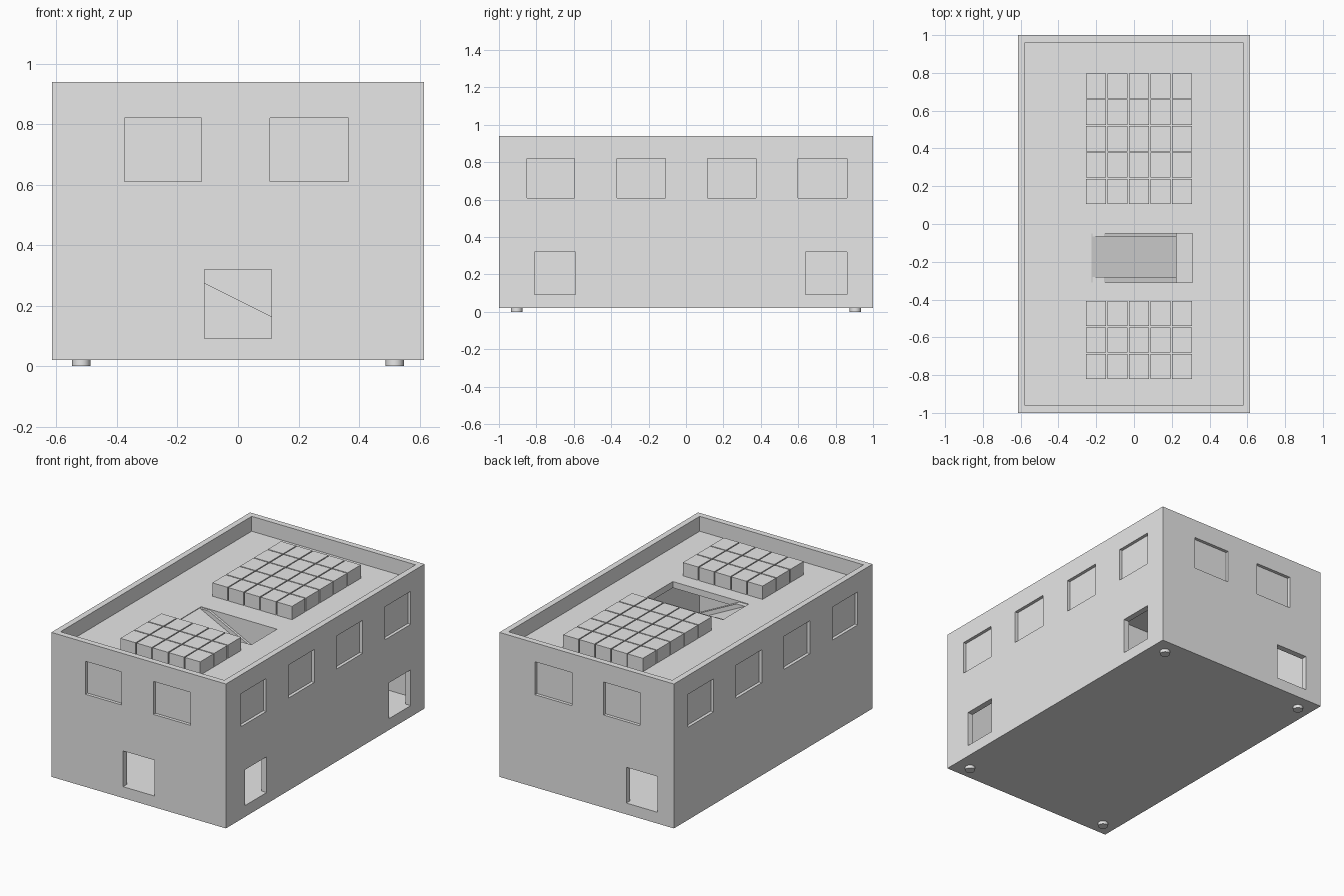
import bpy, bmesh
from mathutils import Vector

if "Cube" in bpy.data.objects:
    bpy.data.objects.remove(bpy.data.objects["Cube"])

mat = bpy.data.materials.new("light_grey")
mat.diffuse_color = (0.8, 0.8, 0.8, 1)
mat.use_nodes = True
mat.node_tree.nodes["Principled BSDF"].inputs["Base Color"].default_value = mat.diffuse_color


def finish(bm, name):
    bmesh.ops.recalc_face_normals(bm, faces=bm.faces[:])
    me = bpy.data.meshes.new(name)
    bm.to_mesh(me)
    bm.free()
    me.materials.append(mat)
    ob = bpy.data.objects.new(name, me)
    bpy.context.collection.objects.link(ob)
    return ob


def add_box(bm, x0, x1, y0, y1, z0, z1):
    vs = bmesh.ops.create_cube(bm, size=1)["verts"]
    for v in vs:
        v.co = Vector((x1 if v.co.x > 0 else x0,
                       y1 if v.co.y > 0 else y0,
                       z1 if v.co.z > 0 else z0))


def box(name, *b):
    bm = bmesh.new()
    add_box(bm, *b)
    return finish(bm, name)


def prism_y(name, pts, y0, y1):
    """Extrude an x-z profile along y."""
    bm = bmesh.new()
    f = bm.faces.new([bm.verts.new((x, y0, z)) for x, z in pts])
    r = bmesh.ops.extrude_face_region(bm, geom=[f])
    for v in r["geom"]:
        if isinstance(v, bmesh.types.BMVert):
            v.co.y = y1
    return finish(bm, name)


W, L, Z0, Z1 = 0.615, 1.0, 0.02, 0.94     # half width, half length, base, top
T, ROOF, FLOOR, D = 0.038, 0.845, 0.09, 0.02

# Hollow body, cut out step by step
body = box("building_shell", -W, W, -L, L, Z0, Z1)
cuts = [
    (-W + T, W - T, -L + T, L - T, ROOF, 1.1),            # roof tray
    (-W + T, W - T, -L + T, L - T, FLOOR, ROOF - 0.04),   # inside
    (-0.225, 0.31, -0.31, -0.05, ROOF - 0.1, ROOF + 0.05),  # roof opening
    (-0.11, 0.11, -1.1, -0.9, FLOOR + 0.002, 0.32),       # front door
    (-0.50, -0.28, 0.9, 1.1, FLOOR + 0.002, 0.32),        # back door
    (0.5, 0.75, -0.81, -0.59, FLOOR + 0.002, 0.32),       # right doors
    (0.5, 0.75, 0.64, 0.86, FLOOR + 0.002, 0.32),
]
# Shallow windows on all four sides
for x0, x1 in ((-0.375, -0.12), (0.105, 0.365)):
    cuts += [(x0, x1, -1.1, -L + D, 0.61, 0.82), (x0, x1, L - D, 1.1, 0.61, 0.82)]
for y0, y1 in ((-0.85, -0.595), (-0.37, -0.11), (0.115, 0.375), (0.6, 0.86)):
    cuts += [(-0.7, -W + D, y0, y1, 0.61, 0.82), (W - D, 0.7, y0, y1, 0.61, 0.82)]

for c in cuts:
    cutter = box("cutter", *c)
    cutter.hide_render = True
    m = body.modifiers.new("cut", 'BOOLEAN')
    m.operation, m.solver, m.object = 'DIFFERENCE', 'EXACT', cutter
    bpy.context.view_layer.update()
    dg = bpy.context.evaluated_depsgraph_get()
    me = bpy.data.meshes.new_from_object(body.evaluated_get(dg))
    body.modifiers.clear()
    body.data = me
    bpy.data.objects.remove(cutter)

# Roof blocks: 5 x 5 at the back, 5 x 3 at the front
for name, ystart, rows in (("back_roof_blocks", 0.105, 5), ("front_roof_blocks", -0.82, 3)):
    bm = bmesh.new()
    for i in range(5):
        for j in range(rows):
            x, y = -0.255 + 0.1138 * i, ystart + 0.14 * j
            add_box(bm, x, x + 0.107, y, y + 0.133, ROOF - 0.005, 0.93)
    finish(bm, name)


# Zigzag ramps below the roof opening
def ramp(name, xa, za, xb, zb, th=0.03):
    prism_y(name, [(xa, za), (xb, zb), (xb, zb - th), (xa, za - th)], -0.31, -0.05)


ramp("upper_ramp", -0.224, ROOF - 0.003, 0.225, 0.62)
ramp("middle_ramp", 0.31, 0.59, -0.14, 0.365)
prism_y("lower_ramp", [(-0.225, 0.332), (0.26, FLOOR), (-0.225, FLOOR)], -0.31, -0.05)
for side, y0, y1 in (("front", -0.31, -0.28), ("back", -0.065, -0.05)):
    prism_y(side + "_ramp_rail",
            [(-0.224, 0.84), (-0.16, 0.84), (0.225, 0.65), (0.225, 0.61), (-0.224, 0.83)], y0, y1)
# Plate carrying the ramps
box("ramp_support_plate", -0.225, 0.31, -0.05, -0.03, FLOOR, ROOF - 0.035)

# Round feet
bm = bmesh.new()
for sx in (-1, 1):
    for sy in (-1, 1):
        r = bmesh.ops.create_cone(bm, cap_ends=True, segments=24, radius1=0.03,
                                  radius2=0.03, depth=0.025)
        bmesh.ops.translate(bm, verts=r["verts"], vec=(sx * 0.518, sy * 0.905, 0.0125))
feet = finish(bm, "feet")
bpy.context.view_layer.objects.active = feet
feet.select_set(True)
bpy.ops.object.shade_smooth_by_angle()
